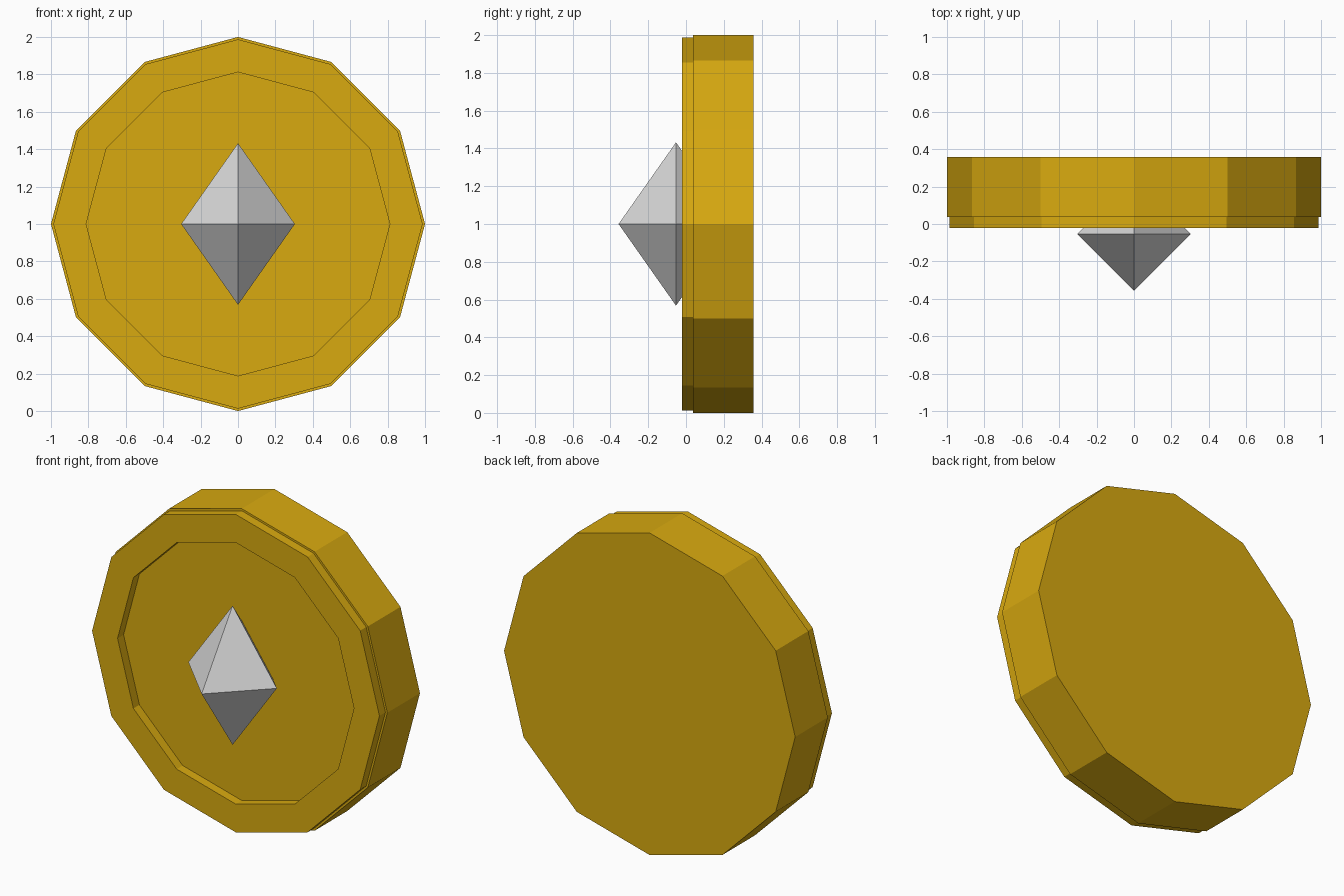
import bpy
import math

if "Cube" in bpy.data.objects:
    bpy.data.objects.remove(bpy.data.objects["Cube"])

SIDES = 12
CENTRE_Z = 1.0


def material(name, colour):
    mat = bpy.data.materials.new(name)
    mat.diffuse_color = (*colour, 1.0)
    mat.use_nodes = True
    mat.node_tree.nodes["Principled BSDF"].inputs["Base Color"].default_value = mat.diffuse_color
    return mat


def add_object(name, verts, faces, mat):
    mesh = bpy.data.meshes.new(name)
    mesh.from_pydata(verts, [], faces)
    mesh.materials.append(mat)
    obj = bpy.data.objects.new(name, mesh)
    bpy.context.collection.objects.link(obj)
    return obj


def loop(radius, y):
    """Upright polygon facing the front, with one corner at the top."""
    angles = [2 * math.pi * i / SIDES for i in range(SIDES)]
    return [(radius * math.sin(a), y, CENTRE_Z + radius * math.cos(a)) for a in angles]


def bridge(a, b):
    """Quads between two loops, given by their loop numbers."""
    return [(a * SIDES + i, a * SIDES + (i + 1) % SIDES,
             b * SIDES + (i + 1) % SIDES, b * SIDES + i) for i in range(SIDES)]


gold = material("gold", (0.69, 0.40, 0.005))
silver = material("pale silver", (0.68, 0.68, 0.68))

# Thick coin body
front, back = 0.037, 0.357
add_object("coin_body", loop(1.0, front) + loop(1.0, back),
           [tuple(range(SIDES)), tuple(reversed(range(SIDES, 2 * SIDES)))]
           + bridge(1, 0), gold)

# Raised rim on the front, slightly smaller than the body
rim_front = -0.022
add_object("coin_rim",
           loop(0.987, front) + loop(0.987, rim_front)
           + loop(0.812, rim_front) + loop(0.812, front),
           bridge(0, 1) + bridge(1, 2) + bridge(2, 3) + bridge(3, 0), gold)

# Eight-sided gem set into the middle of the face
gx, gy, gz, gem_y = 0.304, 0.304, 0.432, -0.053
gem_verts = [(gx, gem_y, CENTRE_Z), (0, gem_y + gy, CENTRE_Z),
             (-gx, gem_y, CENTRE_Z), (0, gem_y - gy, CENTRE_Z),
             (0, gem_y, CENTRE_Z + gz), (0, gem_y, CENTRE_Z - gz)]
gem_faces = []
for i in range(4):
    j = (i + 1) % 4
    gem_faces += [(i, j, 4), (j, i, 5)]
add_object("centre_gem", gem_verts, gem_faces, silver)

# Consistent outward normals
import bmesh
for obj in bpy.context.collection.objects:
    bm = bmesh.new()
    bm.from_mesh(obj.data)
    bmesh.ops.recalc_face_normals(bm, faces=bm.faces)
    bm.to_mesh(obj.data)
    bm.free()
